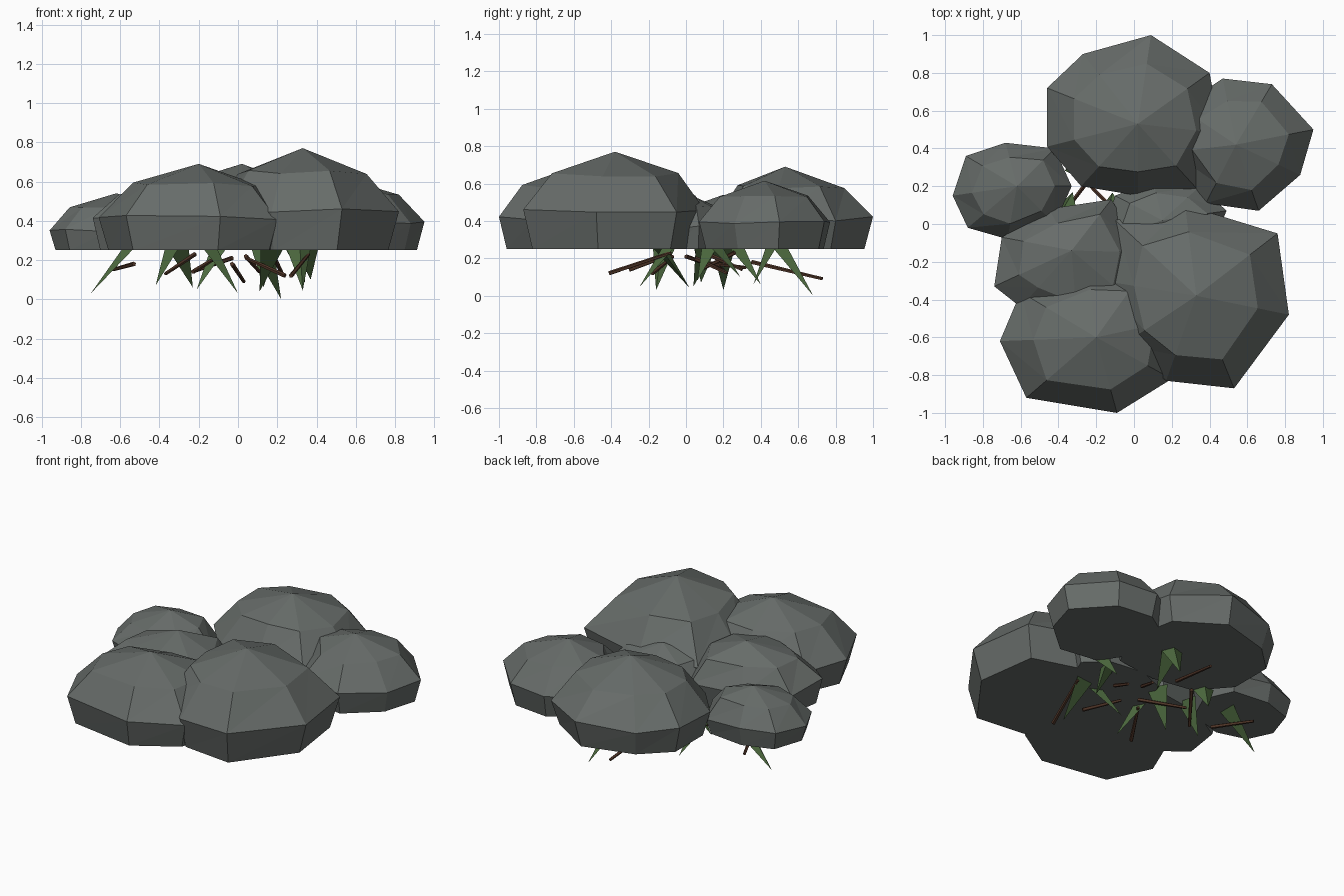
import bpy, bmesh, random
from mathutils import Vector

if "Cube" in bpy.data.objects:
    bpy.data.objects.remove(bpy.data.objects["Cube"])

random.seed(4)

def material(name, rgb):
    m = bpy.data.materials.new(name)
    m.diffuse_color = (*rgb, 1)
    m.use_nodes = True
    m.node_tree.nodes["Principled BSDF"].inputs["Base Color"].default_value = m.diffuse_color
    return m

stone = material("grey stone", (0.135, 0.150, 0.142))
leaf_green = material("leaf green", (0.075, 0.145, 0.05))
twig_brown = material("twig brown", (0.085, 0.038, 0.022))

def finish(name, bm, mat):
    bmesh.ops.recalc_face_normals(bm, faces=bm.faces)
    me = bpy.data.meshes.new(name)
    bm.to_mesh(me)
    bm.free()
    me.materials.append(mat)
    ob = bpy.data.objects.new(name, me)
    bpy.context.collection.objects.link(ob)
    return ob

def rock(name, apex, waist_z, outline):
    """Faceted dome: apex, shoulder ring, widest waist ring, flat base."""
    bm = bmesh.new()
    top = Vector(apex)
    base_z = 0.25
    mid = Vector((sum(p[0] for p in outline), sum(p[1] for p in outline))) / len(outline)
    shoulder, waist, foot = [], [], []
    for x, y in outline:
        s = 0.68 + random.uniform(-0.03, 0.03)
        sz = waist_z + (top.z - waist_z) * (0.62 + random.uniform(-0.04, 0.04))
        shoulder.append(bm.verts.new((top.x + (x - top.x) * s, top.y + (y - top.y) * s, sz)))
        waist.append(bm.verts.new((x, y, waist_z + random.uniform(-0.015, 0.015))))
        foot.append(bm.verts.new((mid.x + (x - mid.x) * 0.9, mid.y + (y - mid.y) * 0.9, base_z)))
    peak = bm.verts.new(top)
    n = len(outline)
    for i in range(n):
        j = (i + 1) % n
        bm.faces.new((shoulder[i], shoulder[j], peak))
        for lo, hi in ((waist, shoulder), (foot, waist)):
            bm.faces.new((lo[i], lo[j], hi[j]))
            bm.faces.new((lo[i], hi[j], hi[i]))
    bm.faces.new(foot[::-1])
    finish(name, bm, stone)

# Boulders: apex, height of widest ring, plan outline
rock("front_right_boulder", (0.33, -0.38, 0.77), 0.45,
     [(0.82, -0.48), (0.76, -0.05), (0.27, 0.10), (-0.10, 0.02), (-0.17, -0.30),
      (-0.06, -0.64), (0.17, -0.83), (0.53, -0.87)])
rock("back_boulder", (0.02, 0.53, 0.69), 0.41,
     [(0.46, 0.48), (0.40, 0.80), (0.09, 1.0), (-0.27, 0.90), (-0.46, 0.72),
      (-0.46, 0.41), (-0.28, 0.20), (0.02, 0.15), (0.33, 0.19)])
rock("back_right_boulder", (0.54, 0.42, 0.615), 0.40,
     [(0.95, 0.50), (0.73, 0.74), (0.47, 0.77), (0.24, 0.62), (0.20, 0.38),
      (0.38, 0.11), (0.66, 0.07), (0.88, 0.26)])
rock("left_boulder", (-0.62, 0.20, 0.54), 0.36,
     [(-0.33, 0.20), (-0.42, 0.40), (-0.68, 0.43), (-0.89, 0.36), (-0.96, 0.15),
      (-0.88, -0.02), (-0.67, -0.08), (-0.42, 0.0)])
rock("middle_left_boulder", (-0.33, -0.14, 0.62), 0.40,
     [(0.05, -0.15), (-0.12, 0.13), (-0.45, 0.08), (-0.70, -0.07), (-0.74, -0.33),
      (-0.60, -0.44), (-0.30, -0.55), (0.0, -0.42)])
rock("front_left_boulder", (-0.20, -0.60, 0.69), 0.415,
     [(0.26, -0.50), (0.05, -0.25), (-0.25, -0.22), (-0.60, -0.36), (-0.71, -0.62),
      (-0.57, -0.92), (-0.09, -1.0), (0.20, -0.82)])
rock("centre_boulder", (0.15, 0.02, 0.54), 0.36,
     [(0.49, 0.07), (0.35, 0.20), (0.10, 0.23), (-0.10, 0.15), (-0.18, -0.10),
      (0.10, -0.24), (0.40, -0.15)])

# Hanging leaves: slim three-sided spikes from the base of the boulders
def leaf(i, root, tip):
    bm = bmesh.new()
    r, t = Vector((*root, 0.27)), Vector(tip)
    along = Vector((t.x - r.x, t.y - r.y, 0)).normalized()
    side = along.cross(Vector((0, 0, 1)))
    a = bm.verts.new(r + side * 0.065 - along * 0.02)
    b = bm.verts.new(r - side * 0.065 - along * 0.02)
    c = bm.verts.new(r + along * 0.04)
    d = bm.verts.new(t)
    for f in ((a, b, c), (a, b, d), (b, c, d), (c, a, d)):
        bm.faces.new(f)
    finish(f"leaf_{i}", bm, leaf_green)

leaves = [((-0.54, 0.20), (-0.75, 0.20, 0.03)), ((0.31, -0.08), (0.33, -0.25, 0.045)),
          ((0.17, -0.15), (0.11, 0.02, 0.04)), ((-0.15, -0.12), (0.0, -0.16, 0.03)),
          ((-0.10, 0.10), (-0.21, 0.04, 0.05)), ((-0.30, 0.27), (-0.23, 0.40, 0.06)),
          ((0.13, 0.50), (0.22, 0.68, 0.0)), ((-0.33, 0.10), (-0.42, 0.08, 0.07)),
          ((0.35, 0.15), (0.37, 0.29, 0.10)), ((0.13, 0.47), (0.13, 0.36, 0.06)),
          ((0.30, 0.12), (0.34, 0.06, 0.08))]
for i, (root, tip) in enumerate(leaves):
    leaf(i + 1, root, tip)

# Twigs: thin five-sided sticks among the leaves
def twig(i, a, b):
    a, b = Vector(a), Vector(b)
    bm = bmesh.new()
    bmesh.ops.create_cone(bm, cap_ends=True, segments=5, radius1=0.012, radius2=0.009,
                          depth=(b - a).length)
    ob = finish(f"twig_{i}", bm, twig_brown)
    ob.location = (a + b) / 2
    ob.rotation_mode = 'QUATERNION'
    ob.rotation_quaternion = (b - a).to_track_quat('Z', 'Y')

twigs = [((-0.53, 0.07, 0.18), (-0.64, 0.32, 0.15)), ((-0.03, 0.35, 0.18), (0.03, 0.73, 0.09)),
         ((0.24, -0.18, 0.12), (0.04, -0.07, 0.21)), ((0.27, -0.41, 0.12), (0.36, -0.08, 0.23)),
         ((-0.23, -0.30, 0.14), (-0.10, -0.08, 0.22)), ((-0.22, 0.26, 0.23), (-0.37, 0.06, 0.13)),
         ((-0.03, 0.0, 0.21), (-0.23, 0.20, 0.14)), ((0.04, 0.12, 0.22), (0.11, 0.30, 0.14)),
         ((0.19, 0.05, 0.20), (0.23, 0.22, 0.12))]
for i, (a, b) in enumerate(twigs):
    twig(i + 1, a, b)
